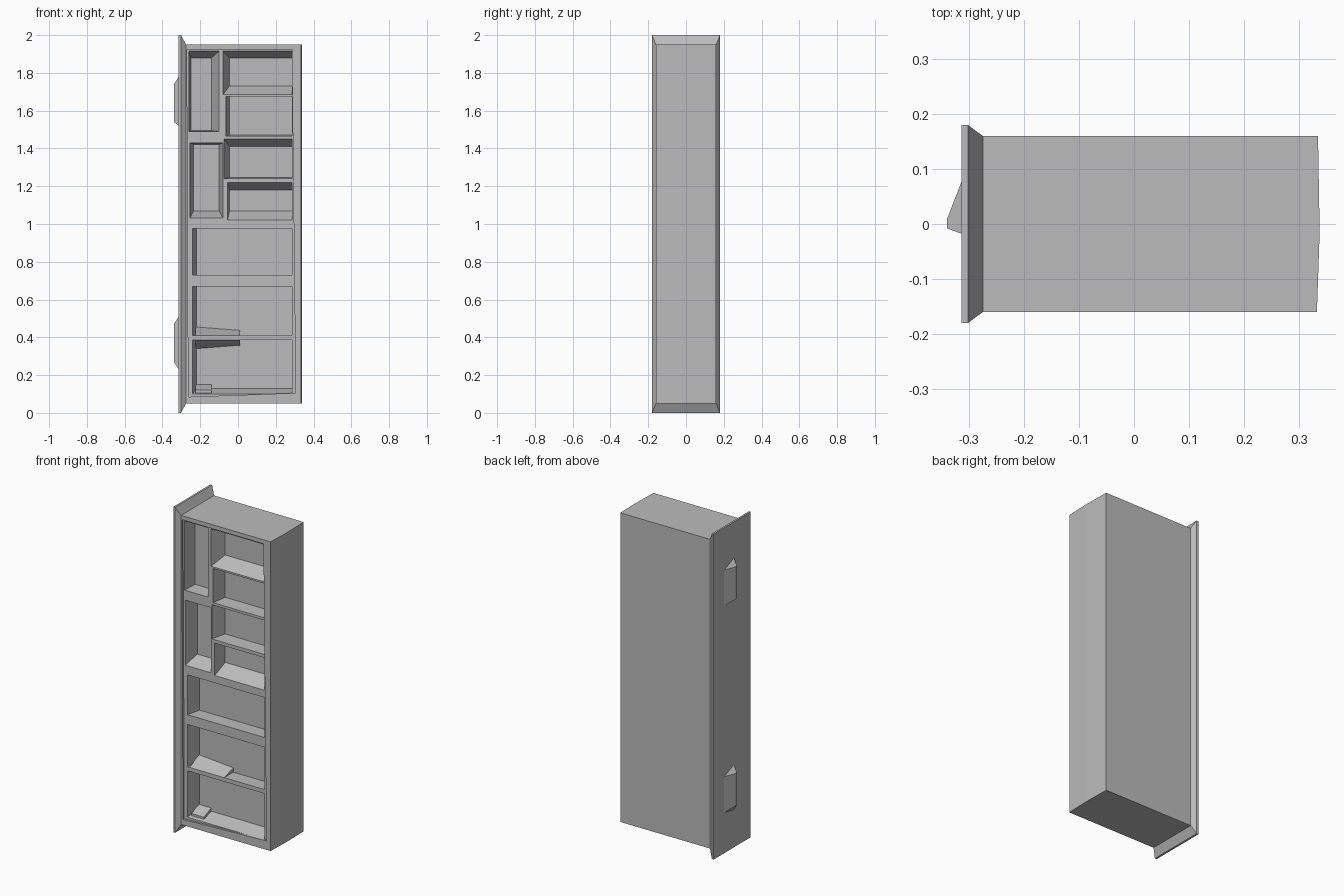
import bpy
import bmesh

if "Cube" in bpy.data.objects:
    bpy.data.objects.remove(bpy.data.objects["Cube"], do_unlink=True)

# One plain grey
GREY = (0.5, 0.5, 0.5, 1)
grey = bpy.data.materials.new("plain_grey")
grey.use_nodes = True
grey.diffuse_color = GREY
grey.node_tree.nodes["Principled BSDF"].inputs["Base Color"].default_value = GREY


def loft(name, first, last):
    """Solid between two outlines with matching corners."""
    bm = bmesh.new()
    a = [bm.verts.new(p) for p in first]
    b = [bm.verts.new(p) for p in last]
    n = len(a)
    bm.faces.new(a)
    bm.faces.new(b[::-1])
    for i in range(n):
        j = (i + 1) % n
        bm.faces.new((a[j], a[i], b[i], b[j]))
    bmesh.ops.recalc_face_normals(bm, faces=bm.faces)
    mesh = bpy.data.meshes.new(name)
    bm.to_mesh(mesh)
    bm.free()
    mesh.materials.append(grey)
    obj = bpy.data.objects.new(name, mesh)
    bpy.context.collection.objects.link(obj)
    return obj


def rect_y(y, x0, x1, z0, z1):
    return [(x0, y, z0), (x1, y, z0), (x1, y, z1), (x0, y, z1)]


def rect_x(x, half_y, z0, z1):
    return [(x, -half_y, z0), (x, half_y, z0), (x, half_y, z1), (x, -half_y, z1)]


def cut(target, cutter):
    cutter.hide_render = True
    mod = target.modifiers.new("cut", "BOOLEAN")
    mod.operation = "DIFFERENCE"
    mod.solver = "EXACT"
    mod.object = cutter
    bpy.context.view_layer.objects.active = target
    bpy.ops.object.modifier_apply(modifier=mod.name)
    bpy.data.objects.remove(cutter, do_unlink=True)


# Cabinet body with a slightly bowed side
plan = [(-0.28, -0.16), (0.333, -0.16), (0.338, -0.015), (0.335, 0.16), (-0.28, 0.16)]
body = loft("cabinet_body", [(x, y, 0.05) for x, y in plan], [(x, y, 1.95) for x, y in plan])

# Shallow recess inside the front frame
RIM, BACK = -0.148, -0.06
opening = [(-0.262, 0.085), (0.305, 0.105), (0.285, 1.925), (-0.27, 1.925)]
cut(body, loft("opening", [(x, -0.2, z) for x, z in opening], [(x, RIM, z) for x, z in opening]))

# Tapered compartments: front rectangle, then back rectangle (x0, x1, z0, z1)
R = 0.285
pockets = [
    ((-0.26, -0.10, 1.49, 1.915), (-0.25, -0.14, 1.495, 1.88)),
    ((-0.255, -0.08, 1.03, 1.43), (-0.235, -0.10, 1.07, 1.42)),
    ((-0.08, R, 1.685, 1.915), (-0.045, R, 1.73, 1.88)),
    ((-0.065, R, 1.465, 1.675), (-0.045, R, 1.47, 1.675)),
    ((-0.075, R, 1.24, 1.45), (-0.045, R, 1.245, 1.41)),
    ((-0.055, R, 1.02, 1.22), (-0.045, R, 1.07, 1.18)),
    ((-0.24, R, 0.73, 0.975), (-0.22, R, 0.73, 0.975)),
    ((-0.24, R, 0.41, 0.67), (-0.22, R, 0.41, 0.67)),
    ((-0.24, R, 0.10, 0.385), (-0.22, R, 0.13, 0.385)),
]
for front, back in pockets:
    cut(body, loft("pocket", rect_y(RIM - 0.001, *front), rect_y(BACK, *back)))

# Wedge braces over and under the lower shelf
for name, z, tip in (("upper_brace", 0.41, 0.045), ("lower_brace", 0.385, -0.045)):
    loft(name,
         [(-0.225, RIM, z), (-0.225, BACK, z), (-0.225, BACK, z + tip)],
         [(0.01, RIM, z), (0.01, BACK, z), (0.01, BACK, z + tip * 0.6)])
loft("floor_step", rect_y(-0.13, -0.225, -0.14, 0.10, 0.12),
     rect_y(BACK, -0.225, -0.14, 0.10, 0.15))

# Side plate and the flared skirt joining it to the body
loft("side_plate", rect_x(-0.314, 0.18, 0, 2), rect_x(-0.302, 0.18, 0, 2))
loft("plate_skirt", rect_x(-0.302, 0.18, 0, 2), rect_x(-0.275, 0.16, 0.05, 1.95))

# Wedge handles on the plate
for name, z, tail in (("upper_handle", 1.54, 0.02), ("lower_handle", 0.27, 0.04)):
    loft(name,
         [(-0.313, -0.018, z - tail), (-0.313, 0.08, z - 0.02), (-0.34, 0.01, z), (-0.34, -0.008, z)],
         [(-0.313, -0.018, z + 0.24), (-0.313, 0.08, z + 0.2), (-0.34, 0.01, z + 0.2), (-0.34, -0.008, z + 0.2)])
